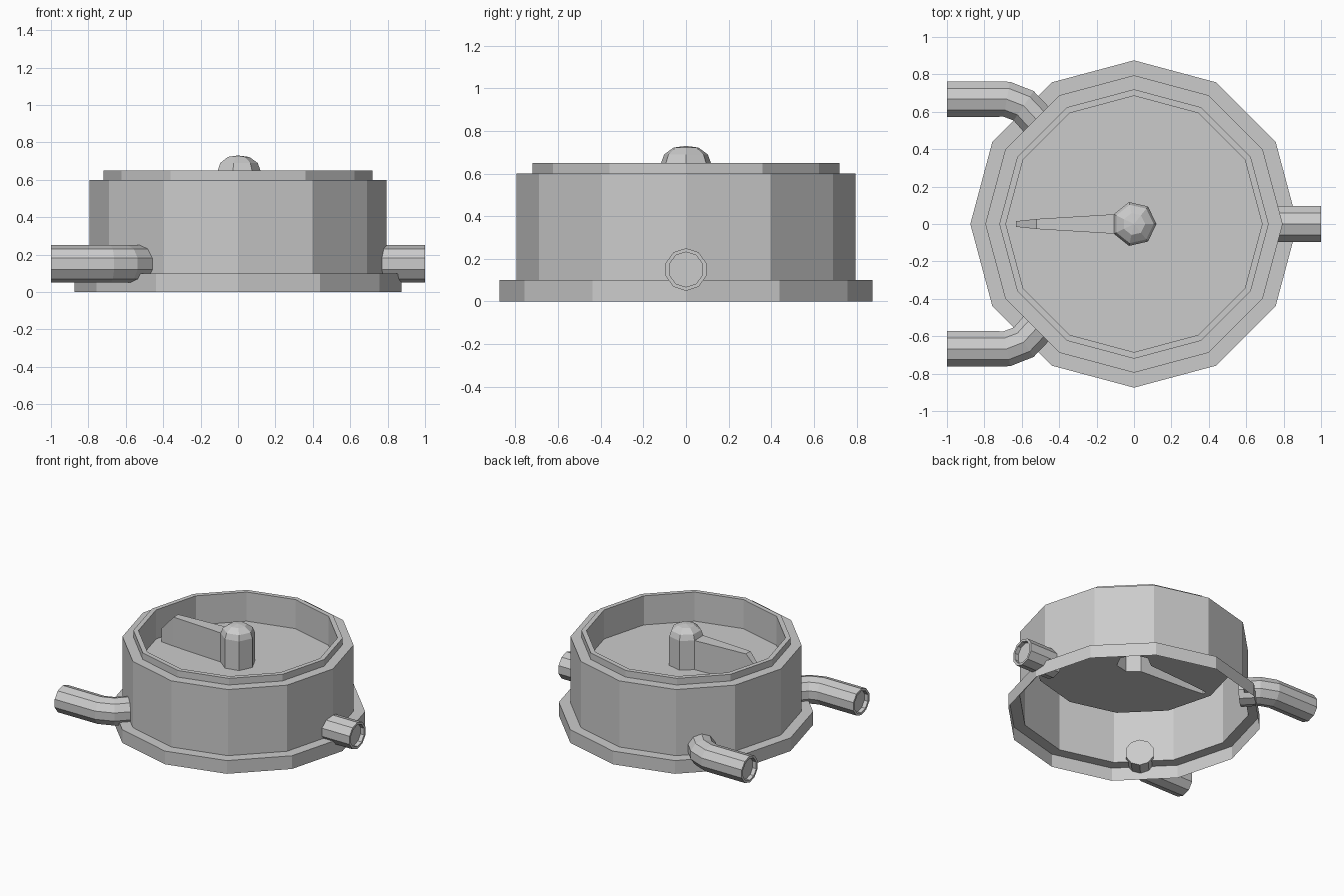
import bpy, bmesh
from math import sin, cos, pi
from mathutils import Vector

if "Cube" in bpy.data.objects:
    bpy.data.objects.remove(bpy.data.objects["Cube"])

FLOOR, TOP = 0.43, 0.65


def finish(bm, name):
    bmesh.ops.recalc_face_normals(bm, faces=bm.faces[:])
    mesh = bpy.data.meshes.new(name)
    bm.to_mesh(mesh)
    bm.free()
    obj = bpy.data.objects.new(name, mesh)
    bpy.context.collection.objects.link(obj)
    return obj


def ring(bm, r, z, n):
    return [bm.verts.new((r * cos(2 * pi * i / n), r * sin(2 * pi * i / n), z)) for i in range(n)]


def bridge(bm, a, b, skip=None):
    n = len(a)
    for i in range(n):
        if i != skip:
            bm.faces.new((a[i], a[(i + 1) % n], b[(i + 1) % n], b[i]))


# Pointer half-outline (x, half width) and the seven-sided knob it grows from
KR, KN = 0.12, 7
root = (KR * cos(6 * pi / 7), KR * sin(6 * pi / 7))
arm = [root, (-0.52, 0.027), (-0.63, 0.015)]
arm_top = [TOP, TOP, 0.53]

# Twelve-sided open housing: flange, wall, rim and sunken floor
bm = bmesh.new()
profile = [(0.875, 0), (0.875, 0.1), (0.795, 0.1), (0.795, 0.6),
           (0.72, 0.6), (0.72, TOP), (0.685, TOP), (0.685, FLOOR)]
rings = [ring(bm, r, z, 12) for r, z in profile]
for a, b in zip(rings, rings[1:]):
    bridge(bm, a, b)
# floor sheet, left open underneath the knob and pointer
outline = [(KR * cos(2 * pi * i / KN), KR * sin(2 * pi * i / KN)) for i in range(KN)]
outline[4:4] = arm[1:] + [(x, -y) for x, y in reversed(arm[1:])]
hole = [bm.verts.new((x, y, FLOOR)) for x, y in outline]
edges = [bm.edges.new((hole[i], hole[(i + 1) % len(hole)])) for i in range(len(hole))]
inner = rings[-1]
edges += [bm.edges.get((inner[i], inner[(i + 1) % 12])) for i in range(12)]
bmesh.ops.triangle_fill(bm, edges=edges, use_beauty=True, normal=(0, 0, 1))
finish(bm, "housing")

# Domed knob, open at the bottom and where the pointer joins
bm = bmesh.new()
rings = [ring(bm, r, z, KN) for r, z in
         [(KR, FLOOR), (KR, TOP), (0.105, 0.69), (0.06, 0.722)]]
for k, (a, b) in enumerate(zip(rings, rings[1:])):
    bridge(bm, a, b, skip=3 if k == 0 else None)
tip = bm.verts.new((0, 0, 0.73))
for i in range(KN):
    bm.faces.new((rings[-1][i], rings[-1][(i + 1) % KN], tip))
finish(bm, "knob")

# Tapered pointer with a sloped nose
bm = bmesh.new()
cols = [[bm.verts.new(p) for p in ((x, -y, FLOOR), (x, -y, z), (x, y, z), (x, y, FLOOR))]
        for (x, y), z in zip(arm, arm_top)]
for a, b in zip(cols, cols[1:]):
    for j in range(3):
        bm.faces.new((a[j], a[j + 1], b[j + 1], b[j]))
bm.faces.new(cols[-1])
finish(bm, "pointer")


# Ten-sided pipes swept along flat paths, with a recessed outer end
def pipe(name, path, r=0.1, n=10):
    bm = bmesh.new()
    pts = [Vector((x, y, 0.15)) for x, y in path]
    loops = []

    def section(p, t, rad):
        side = Vector((-t.y, t.x, 0))
        loops.append([bm.verts.new(p + rad * (side * sin(2 * pi * i / n)
                     + Vector((0, 0, cos(2 * pi * i / n))))) for i in range(n)])

    start = (pts[1] - pts[0]).normalized()
    section(pts[0] + start * 0.03, start, 0.082)
    section(pts[0], start, 0.082)
    for i, p in enumerate(pts):
        t = Vector((0, 0, 0))
        if i > 0:
            t += (p - pts[i - 1]).normalized()
        if i < len(pts) - 1:
            t += (pts[i + 1] - p).normalized()
        section(p, t.normalized(), r)
    for a, b in zip(loops, loops[1:]):
        bridge(bm, a, b)
    bm.faces.new(loops[0])
    bm.faces.new(loops[-1])
    finish(bm, name)


pipe("right_pipe", [(1, 0), (0.72, 0)])
for s, name in ((1, "back_left_pipe"), (-1, "front_left_pipe")):
    pipe(name, [(-1, 0.667 * s), (-0.68, 0.667 * s), (-0.59, 0.632 * s), (-0.5, 0.535 * s)])
